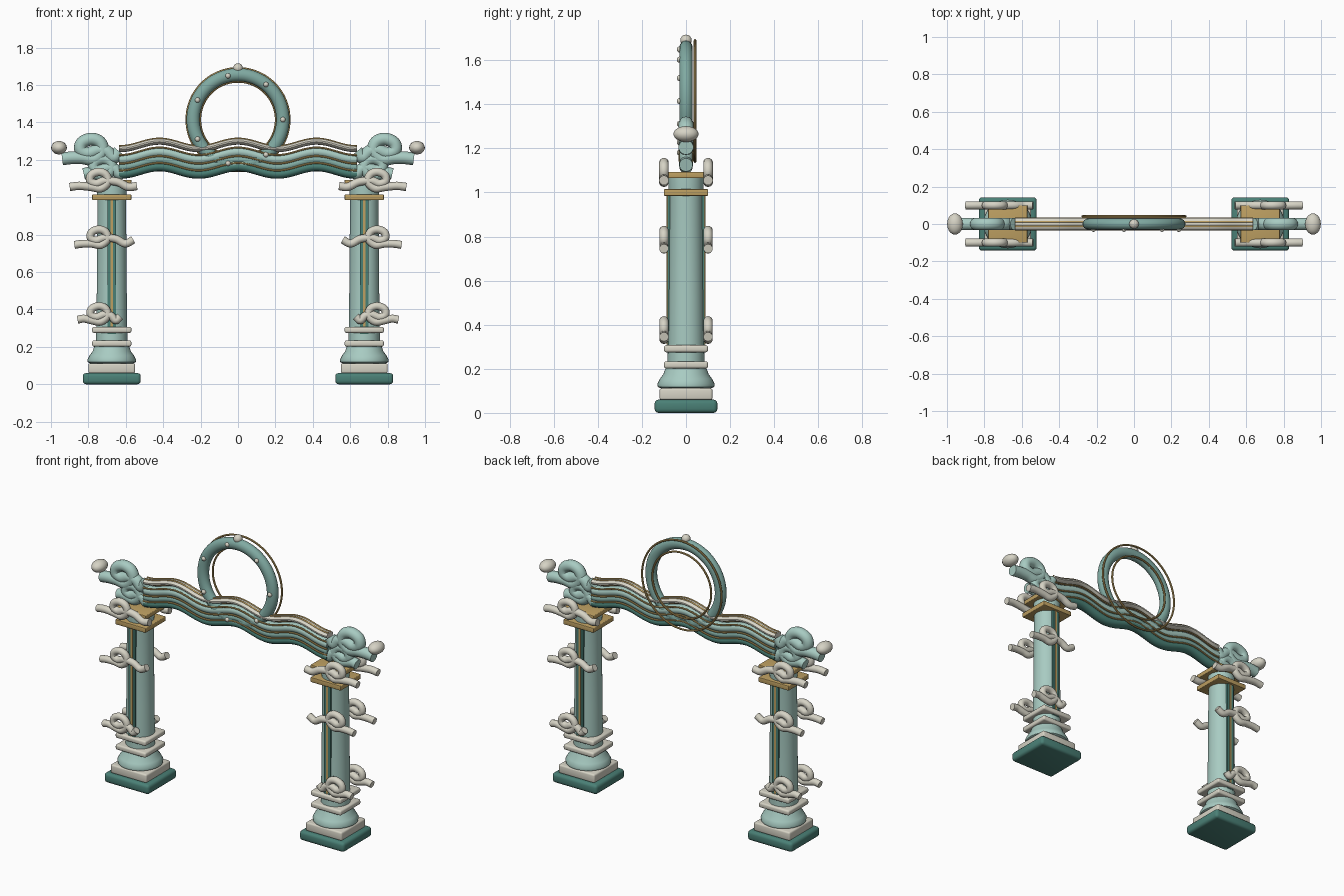
import bpy, bmesh, math
from mathutils import Vector

if "Cube" in bpy.data.objects:
    bpy.data.objects.remove(bpy.data.objects["Cube"])


def mat(name, rgb):
    m = bpy.data.materials.new(name)
    lin = [((c / 255 + 0.055) / 1.055) ** 2.4 for c in rgb]
    m.diffuse_color = (*lin, 1)
    m.use_nodes = True
    m.node_tree.nodes["Principled BSDF"].inputs["Base Color"].default_value = m.diffuse_color
    return m


LIGHT = mat("pale teal", (168, 203, 194))
MID = mat("mid teal", (128, 170, 162))
DARK = mat("dark teal", (74, 128, 118))
CREAM = mat("cream", (214, 211, 197))
GOLD = mat("gold", (190, 160, 98))


def finish(bm, name, material, smooth=True):
    bmesh.ops.recalc_face_normals(bm, faces=bm.faces)
    me = bpy.data.meshes.new(name)
    bm.to_mesh(me)
    bm.free()
    me.materials.append(material)
    ob = bpy.data.objects.new(name, me)
    bpy.context.collection.objects.link(ob)
    if smooth:
        bpy.ops.object.select_all(action='DESELECT')
        ob.select_set(True)
        bpy.context.view_layer.objects.active = ob
        bpy.ops.object.shade_smooth_by_angle(angle=math.radians(40))
    return ob


def slab(name, material, x, y, z0, z1, wx, wy, bevel=0.0):
    bm = bmesh.new()
    bmesh.ops.create_cube(bm, size=1)
    for v in bm.verts:
        v.co = (x + v.co.x * wx, y + v.co.y * wy, (z0 + z1) / 2 + v.co.z * (z1 - z0))
    if bevel:
        bmesh.ops.bevel(bm, geom=bm.edges[:], offset=bevel, segments=3, profile=0.5, affect='EDGES')
    finish(bm, name, material)


def lathe(name, material, x, profile, n=40):
    bm = bmesh.new()
    rings = [[bm.verts.new((x + r * math.cos(2 * math.pi * i / n), r * math.sin(2 * math.pi * i / n), z))
              for i in range(n)] for r, z in profile]
    for a, b in zip(rings, rings[1:]):
        for i in range(n):
            bm.faces.new((a[i], a[(i + 1) % n], b[(i + 1) % n], b[i]))
    bm.faces.new(rings[0])
    bm.faces.new(rings[-1])
    finish(bm, name, material)


def ball(name, material, pos, radii):
    bm = bmesh.new()
    bmesh.ops.create_uvsphere(bm, u_segments=20, v_segments=12, radius=1)
    for v in bm.verts:
        v.co = [p + c * r for p, c, r in zip(pos, v.co, radii)]
    finish(bm, name, material)


def tube(name, material, path, y, r, ry=None, closed=False, n=14):
    """Sweep an ellipse along a planar path of (x, z) points at depth y."""
    ry = ry or r
    bm = bmesh.new()
    rings, m = [], len(path)
    for k in range(m):
        if closed:
            a, b = path[k - 1], path[(k + 1) % m]
        else:
            a, b = path[max(k - 1, 0)], path[min(k + 1, m - 1)]
        t = Vector((b[0] - a[0], b[1] - a[1])).normalized()
        ring = []
        for i in range(n):
            c, s = math.cos(2 * math.pi * i / n) * r, math.sin(2 * math.pi * i / n) * ry
            ring.append(bm.verts.new((path[k][0] - t.y * c, y + s, path[k][1] + t.x * c)))
        rings.append(ring)
    pairs = list(zip(rings, rings[1:])) + ([(rings[-1], rings[0])] if closed else [])
    for a, b in pairs:
        for i in range(n):
            bm.faces.new((a[i], a[(i + 1) % n], b[(i + 1) % n], b[i]))
    if not closed:
        bm.faces.new(rings[0])
        bm.faces.new(rings[-1])
    finish(bm, name, material)


def spline(pts, steps=6):
    p = [Vector(q) for q in pts]
    p = [2 * p[0] - p[1]] + p + [2 * p[-1] - p[-2]]
    out = []
    for i in range(1, len(p) - 2):
        a, b, c, d = p[i - 1:i + 3]
        for k in range(steps):
            t = k / steps
            out.append(0.5 * (2 * b + (c - a) * t + (2 * a - 5 * b + 4 * c - d) * t * t
                              + (3 * b - a - 3 * c + d) * t ** 3))
    return out + [p[-2]]


def scroll(name, material, side, cx, cz, left, right, r, y, k=1.0, drop=-0.03, end=-0.012):
    """Cloud scroll: outer tail, one loop, then inner tail."""
    loop = [(-0.035, -0.034), (0.012, -0.040), (0.047, -0.008), (0.036, 0.030), (0, 0.043),
            (-0.037, 0.028), (-0.043, -0.002), (-0.012, -0.016), (0.03, -0.002)]
    loop = [(x * k, z * k) for x, z in loop]
    pts = [(-left, drop), (-left * 0.6 - 0.01, drop + 0.006)] + loop
    pts += [(0.03 * k + (right - 0.03 * k) * 0.4, -0.008 * k),
            (0.03 * k + (right - 0.03 * k) * 0.72, -0.033 * k), (right, end)]
    # cx is given for the left pillar; side -1 is left, +1 is right
    tube(name, material, spline([(-side * (cx + x), cz + z) for x, z in pts]), y, r)


for side, tag in ((-1, "left"), (1, "right")):
    x = side * 0.675
    # stepped base
    slab(tag + "_plinth", DARK, x, 0, 0.0, 0.06, 0.31, 0.285, 0.018)
    slab(tag + "_plinth_step", CREAM, x, 0, 0.058, 0.112, 0.25, 0.24, 0.01)
    lathe(tag + "_bell_base", LIGHT, x, [(0.11, 0.11), (0.128, 0.118), (0.13, 0.132), (0.118, 0.155),
                                         (0.103, 0.175), (0.094, 0.2), (0.085, 0.215)])
    slab(tag + "_lower_collar", CREAM, x, 0, 0.202, 0.234, 0.21, 0.2, 0.01)
    slab(tag + "_upper_collar", CREAM, x, 0, 0.275, 0.307, 0.21, 0.2, 0.01)
    # shaft with an inlaid strip front and back
    lathe(tag + "_shaft", LIGHT, x, [(0.084, 0.2), (0.08, 0.5), (0.076, 0.99), (0.08, 1.03), (0.08, 1.09)])
    for sy, face in ((-1, "front"), (1, "back")):
        slab(f"{tag}_{face}_strip", DARK, x, sy * 0.075, 0.27, 0.99, 0.046, 0.018)
        slab(f"{tag}_{face}_gold_inlay", GOLD, x, sy * 0.083, 0.31, 0.99, 0.014, 0.009)
        # cloud scrolls at three heights
        y = sy * 0.1
        scroll(f"{tag}_{face}_low_scroll", CREAM, side, -0.745, 0.375, 0.113, 0.115, 0.021, y)
        scroll(f"{tag}_{face}_mid_scroll", CREAM, side, -0.745, 0.785, 0.13, 0.185, 0.021, y, 1.0, -0.04)
        scroll(f"{tag}_{face}_top_scroll", CREAM, side, -0.745, 1.09, 0.155, 0.205, 0.022, y, 1.05, -0.035, -0.03)
    # gold capitals
    slab(tag + "_capital_lower", GOLD, x, 0, 0.985, 1.015, 0.21, 0.2, 0.004)
    slab(tag + "_capital_upper", GOLD, x, 0, 1.065, 1.093, 0.21, 0.2, 0.004)
    # curled beam end and pearl
    scroll(tag + "_beam_end_upper_scroll", LIGHT, side, -0.785, 1.255, 0.155, 0.15, 0.034, 0, 1.3, -0.05, -0.01)
    scroll(tag + "_beam_end_lower_scroll", LIGHT, side, -0.725, 1.16, 0.1, 0.115, 0.031, 0, 1.05, -0.035)
    ball(tag + "_pearl", CREAM, (side * 0.957, 0, 1.265), (0.042, 0.057, 0.036))


# wavy beam built from stacked bands
def wave(z, half=0.635, n=96):
    return [(u, z + 0.02 * math.cos(2 * math.pi * u / 0.42))
            for u in (-half + 2 * half * i / n for i in range(n + 1))]


tube("beam_bottom_band", DARK, wave(1.145), 0, 0.026, 0.032)
tube("beam_lower_band", MID, wave(1.180), 0, 0.024, 0.03)
tube("beam_upper_band", LIGHT, wave(1.222), 0, 0.028, 0.032)
tube("beam_core", DARK, wave(1.195), 0, 0.04, 0.024)
tube("beam_top_strand", CREAM, wave(1.278), 0, 0.017, 0.034)
tube("beam_top_gold_line", GOLD, wave(1.294), -0.012, 0.005)
tube("beam_top_gold_line_back", GOLD, wave(1.294), 0.012, 0.005)
for y in (-0.029, 0.029):
    for z in (1.163, 1.200, 1.246):
        tube("beam_gold_line", GOLD, wave(z), y, 0.005, n=8)


# ring above the beam
def circle(r, n=80):
    return [(r * math.cos(2 * math.pi * i / n), 1.415 + r * math.sin(2 * math.pi * i / n)) for i in range(n)]


tube("ring", MID, circle(0.24), 0, 0.035, 0.031, closed=True, n=18)
tube("ring_outer_gold", GOLD, circle(0.275), 0.041, 0.006, closed=True, n=8)
tube("ring_inner_gold", GOLD, circle(0.203), 0.041, 0.006, closed=True, n=8)
for i in range(7):
    a = 2 * math.pi * i / 7
    ball("ring_pearl", CREAM, (0.24 * math.cos(a), -0.028, 1.415 + 0.24 * math.sin(a)), (0.014,) * 3)
ball("ring_top_pearl", CREAM, (0, 0, 1.69), (0.026,) * 3)
